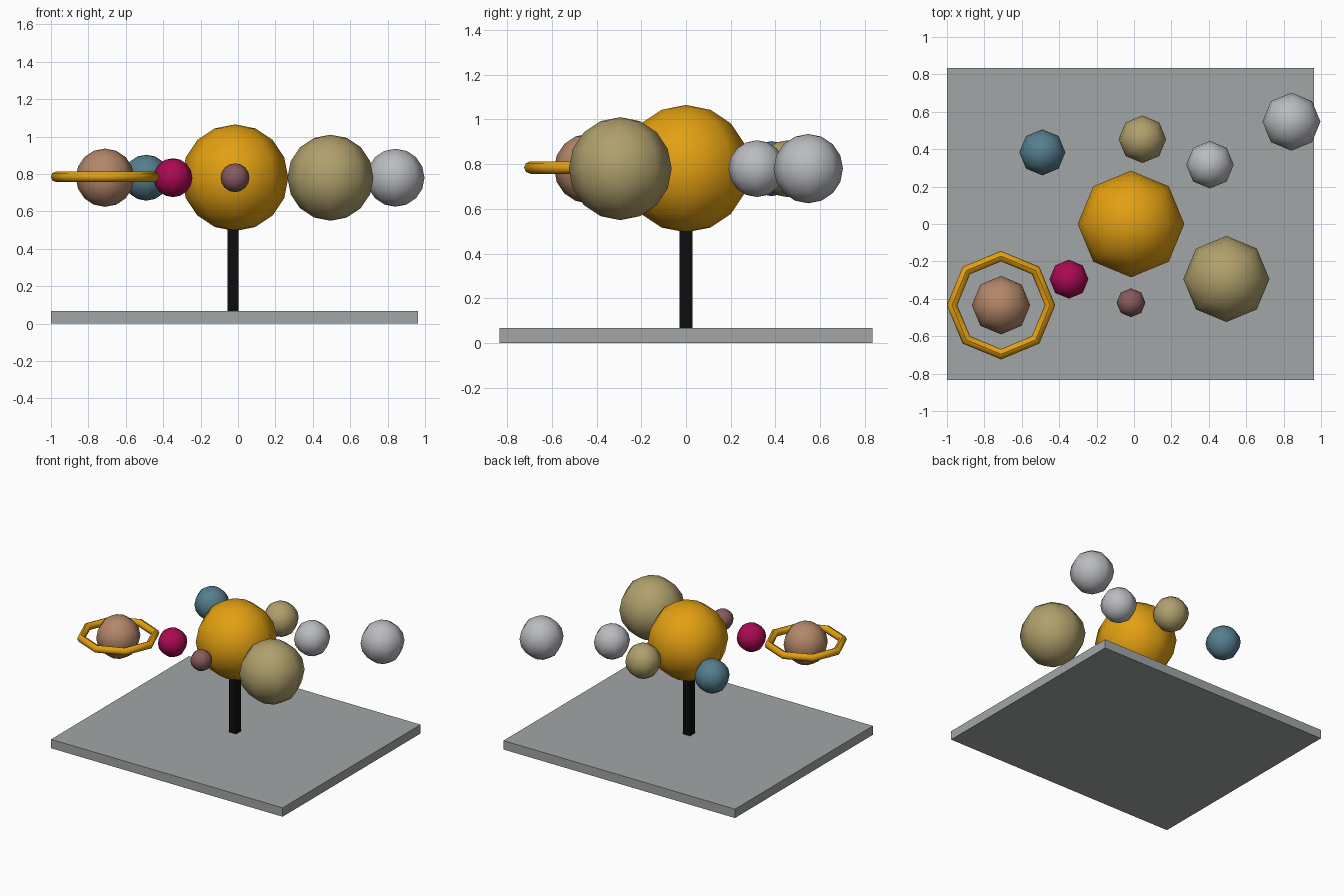
import bpy

if "Cube" in bpy.data.objects:
    bpy.data.objects.remove(bpy.data.objects["Cube"])


def material(name, rgb):
    m = bpy.data.materials.new(name)
    m.diffuse_color = (*rgb, 1.0)
    m.use_nodes = True
    m.node_tree.nodes["Principled BSDF"].inputs["Base Color"].default_value = m.diffuse_color
    return m


gold = material("gold", (0.76, 0.35, 0.006))
blue = material("slate_blue", (0.09, 0.21, 0.27))
tan = material("sand", (0.43, 0.35, 0.15))
silver = material("silver", (0.49, 0.50, 0.52))
maroon = material("dusty_maroon", (0.24, 0.105, 0.11))
magenta = material("magenta", (0.40, 0.003, 0.085))
brown = material("clay", (0.45, 0.24, 0.14))
grey = material("base_grey", (0.36, 0.38, 0.38))
black = material("black", (0.004, 0.004, 0.004))

ORBIT_Z = 0.78


def finish(name, mat, smooth):
    ob = bpy.context.object
    ob.name = name
    ob.data.materials.append(mat)
    if smooth:
        bpy.ops.object.shade_smooth()
    return ob


def box(name, lo, hi, mat):
    mid = [(a + b) / 2 for a, b in zip(lo, hi)]
    bpy.ops.mesh.primitive_cube_add(size=1, location=mid)
    bpy.context.object.scale = [b - a for a, b in zip(lo, hi)]
    bpy.ops.object.transform_apply(location=False, rotation=False, scale=True)
    return finish(name, mat, False)


def ball(name, x, y, radius, mat):
    bpy.ops.mesh.primitive_uv_sphere_add(
        segments=8, ring_count=8, radius=radius, location=(x, y, ORBIT_Z))
    return finish(name, mat, True)


# Stand
box("base_plate", (-1.0, -0.835, 0.0), (0.963, 0.835, 0.068), grey)
box("post", (-0.055, -0.028, 0.068), (0.003, 0.03, 0.56), black)

# Sun and planets: name, x, y, radius, colour
for spec in (
    ("sun", -0.016, 0.0, 0.285, gold),
    ("planet_1", -0.016, -0.421, 0.077, maroon),
    ("planet_2", -0.348, -0.295, 0.104, magenta),
    ("planet_3", -0.490, 0.383, 0.123, blue),
    ("planet_4", 0.045, 0.453, 0.127, tan),
    ("planet_5", 0.494, -0.294, 0.230, tan),
    ("planet_6", -0.711, -0.434, 0.156, brown),
    ("planet_7", 0.406, 0.317, 0.127, silver),
    ("planet_8", 0.842, 0.547, 0.155, silver),
):
    ball(*spec)

# Octagonal ring round the clay planet
bpy.ops.mesh.primitive_torus_add(
    major_segments=8, minor_segments=8, major_radius=0.262, minor_radius=0.028,
    location=(-0.711, -0.434, 0.785))
finish("planet_ring", gold, False)
bpy.ops.object.shade_smooth_by_angle(angle=0.82)
